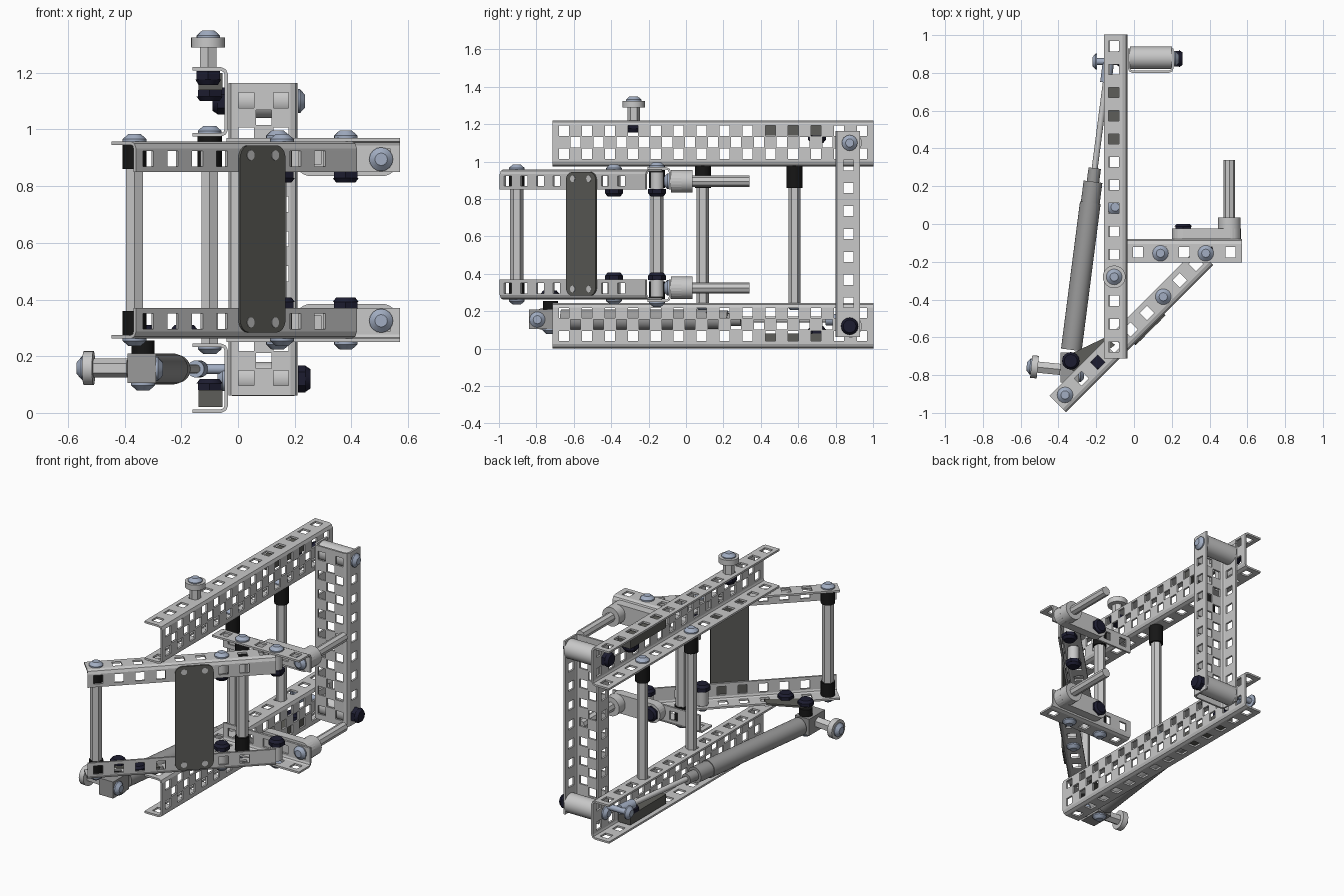
import bpy, bmesh, math
from mathutils import Vector as V

if "Cube" in bpy.data.objects:
    bpy.data.objects.remove(bpy.data.objects["Cube"])


def material(name, r, g, b):
    m = bpy.data.materials.new(name)
    m.use_nodes = True
    m.diffuse_color = (r, g, b, 1)
    m.node_tree.nodes["Principled BSDF"].inputs["Base Color"].default_value = (r, g, b, 1)
    return m


METAL = material("light metal", .58, .58, .58)
STEEL = material("blue steel", .36, .42, .54)
NAVY = material("navy nut", .012, .012, .03)
BLACK = material("black plastic", .008, .008, .008)
DARK = material("dark plate", .11, .11, .10)
GREY = material("cylinder grey", .32, .32, .32)

PITCH, WALL, HOLE, TOP = .1225, .012, .027, 1.22
X, Y, Z = V((1, 0, 0)), V((0, 1, 0)), V((0, 0, 1))
round_parts = []


def finish(name, bm, mat):
    me = bpy.data.meshes.new(name)
    bm.to_mesh(me)
    bm.free()
    me.materials.append(mat)
    ob = bpy.data.objects.new(name, me)
    bpy.context.collection.objects.link(ob)
    return ob


def sheet(name, o, l, a, b, length, profile, rows):
    """Folded sheet: a profile in the (a, b) plane run along l, with rows of
    square holes given as (distance along the profile, stagger, end trim)."""
    pts = [V(p) for p in profile]
    stops = [0]
    for p, q in zip(pts, pts[1:]):
        stops.append(stops[-1] + (q - p).length)
    bend = .02

    def place(s):
        for i in range(len(pts) - 1):
            if s <= stops[i + 1] + 1e-6:
                p = pts[i].lerp(pts[i + 1], (s - stops[i]) / (stops[i + 1] - stops[i]))
                if i + 2 < len(pts) and abs(s - stops[i + 1]) < 1e-5:
                    p += ((pts[i] - p).normalized() + (pts[i + 2] - p).normalized()) * bend * .3
                return p

    holes = []
    for s, stagger, trim in rows:
        n = round(length / PITCH) - (1 if stagger else 0) - trim
        holes += [(PITCH * (k + (1 if stagger else .5)), s) for k in range(n)]
    su = sorted({round(v, 5) for h in holes for v in (h[0] - HOLE, h[0] + HOLE)} | {0, length})
    sv = {round(v, 5) for h in holes for v in (h[1] - HOLE, h[1] + HOLE)} | {0, stops[-1]}
    for c in stops[1:-1]:
        sv |= {c - bend, c, c + bend}
    sv = sorted(sv)
    bm = bmesh.new()
    grid = []
    for u in su:
        line = []
        for s in sv:
            p = place(s)
            line.append(bm.verts.new(o + l * u + a * p.x + b * p.y))
        grid.append(line)
    for i in range(len(su) - 1):
        for j in range(len(sv) - 1):
            u, s = (su[i] + su[i + 1]) / 2, (sv[j] + sv[j + 1]) / 2
            if not any(abs(u - h[0]) < HOLE and abs(s - h[1]) < HOLE for h in holes):
                bm.faces.new((grid[i][j], grid[i + 1][j], grid[i + 1][j + 1], grid[i][j + 1]))
    bmesh.ops.delete(bm, geom=[v for v in bm.verts if not v.link_faces], context='VERTS')
    ob = finish(name, bm, METAL)
    mod = ob.modifiers.new("thickness", 'SOLIDIFY')
    mod.thickness, mod.offset = WALL, 0
    return ob


def rod(name, p, q, r, mat, sides=20, r2=None):
    p, q = V(p), V(q)
    bm = bmesh.new()
    bmesh.ops.create_cone(bm, cap_ends=True, segments=sides, radius1=r,
                          radius2=r if r2 is None else r2, depth=(q - p).length)
    ob = finish(name, bm, mat)
    ob.location = (p + q) / 2
    ob.rotation_euler = (q - p).to_track_quat('Z', 'Y').to_euler()
    if sides > 8:
        round_parts.append(ob)
    return ob


def screw(name, p, axis):
    p = V(p)
    rod(name, p, p + axis * .008, .042, STEEL, 16)
    rod(name + "_dome", p + axis * .008, p + axis * .026, .042, STEEL, 16, .022)


def nut(name, p, axis, h=.04):
    p = V(p)
    rod(name, p, p + axis * h * .6, .048, NAVY, 6)
    rod(name + "_collar", p + axis * h * .6, p + axis * h, .046, NAVY, 16, .034)


def block(name, lo, hi, mat):
    lo, hi = V(lo), V(hi)
    bm = bmesh.new()
    bmesh.ops.create_cube(bm, size=1)
    for v in bm.verts:
        v.co = V([(lo[i] + hi[i]) / 2 + v.co[i] * (hi[i] - lo[i]) for i in range(3)])
    return finish(name, bm, mat)


def rounded_plate(name, o, a, b, w, h, r, depth, mat):
    """Rounded rectangle centred on o, spanning a and b, extruded by depth."""
    bm = bmesh.new()
    vs = []
    for k, (sx, sy) in enumerate(((1, 1), (-1, 1), (-1, -1), (1, -1))):
        for i in range(7):
            t = math.pi / 2 * (k + i / 6)
            vs.append(bm.verts.new(o + a * (sx * (w / 2 - r) + r * math.cos(t))
                                   + b * (sy * (h / 2 - r) + r * math.sin(t))))
    f = bm.faces.new(vs)
    ext = bmesh.ops.extrude_face_region(bm, geom=[f])
    bmesh.ops.translate(bm, vec=depth, verts=[g for g in ext["geom"] if isinstance(g, bmesh.types.BMVert)])
    bmesh.ops.recalc_face_normals(bm, faces=bm.faces)
    return finish(name, bm, mat)


# Channels: one row of holes per flange, three on the web (middle staggered)
FL, WEB, E = .125, .245, WALL / 2
CH_ROWS = [(.06, 0, 0), (FL + .055, 0, 0), (FL + .1165, 1, 0), (FL + .178, 0, 0), (2 * FL + .168, 0, 0)]


def channel_profile(x_open, x_web, lo, hi):
    return [(x_open, lo + E), (x_web, lo + E), (x_web, hi - E), (x_open, hi - E)]


for level, base in (("lower", 0), ("upper", TOP - WEB)):
    sheet(level + "_channel", V((0, -.713, base)), Y, X, Z, 14 * PITCH,
          channel_profile(-.16, -.041, 0, WEB), CH_ROWS)
sheet("upright_channel", V((0, 0, .062)), Z, Y, X, 9 * PITCH,
      channel_profile(.93, .806, -.033, .21), CH_ROWS)

# Diagonal arms, cross bars and everything mirrored between the two levels
D, N = V((1, 1, 0)).normalized(), V((1, -1, 0)).normalized()
ARM = V((-.408, -.948, 0))
for level, up in (("lower", -1), ("upper", 1)):
    def z(h):
        return h if up > 0 else TOP - h
    ax = Z * up
    sheet(level + "_arm", ARM, D, N, Z, 9 * PITCH,
          [(-.055, z(.952)), (.062, z(.952)), (.062, z(.85))], [(.055, 0, 0), (.117 + .055, 0, 1)])
    sheet(level + "_cross_bar", V((-.04, 0, 0)), X, Y, Z, 5 * PITCH,
          [(-.205, z(.964)), (-.086, z(.964)), (-.086, z(.85))], [(.055, 0, 0), (.119 + .06, 0, 0)])
    for i, (x, y) in enumerate(((-.365, -.905), (.155, -.385), (.38, -.155), (.14, -.155))):
        screw(f"{level}_arm_screw_{i}", (x, y, z(.958 if i < 2 else .97)), ax)
        if i in (1, 2):
            rod(f"{level}_arm_spacer_{i}", (x, y, z(.945)), (x, y, z(.85)), .035, METAL)
            nut(f"{level}_arm_nut_{i}", (x, y, z(.853)), -ax)
    rod(level + "_arm_post_coupler", (-.365, -.905, z(.945)), (-.365, -.905, z(.86)), .042, BLACK, 12)
    rod(level + "_bar_post_coupler", (.14, -.155, z(.955)), (.14, -.155, z(.86)), .042, BLACK, 12)
    # Rear locking link, hub and shaft
    rounded_plate(level + "_link", V((.383, -.08, z(.895))), X, Z, .365, .12, .058, Y * .055, METAL)
    rod(level + "_hub", (.505, -.08, z(.895)), (.505, .035, z(.895)), .06, METAL, 28)
    rod(level + "_shaft", (.505, .03, z(.895)), (.505, .34, z(.895)), .03, METAL, 8)
    screw(level + "_hub_screw", (.505, -.092, z(.895)), -Y)
    nut(level + "_link_nut", (.26, -.03, z(.895)), Y, .03)
    # Upright spacers with their bolts
    zz = z(1.1)
    rod(level + "_upright_spacer", (-.022, .88, zz), (.2, .88, zz), .06, METAL, 28)
    side = 1 if up > 0 else -1
    screw(level + "_upright_screw", (.211 if up > 0 else -.047, .875, zz), X * side)
    nut(level + "_upright_nut", (-.045 if up > 0 else .211, .875, zz), X * -side, .045)
    # Dark stops inside the channels
    block(level + "_channel_stop", (-.14, .4, min(z(1.2), z(1.14))), (-.055, .76, max(z(1.2), z(1.14))), DARK)
    nut(level + "_stop_nut", (-.1, .7, z(1.14)), -ax)
    for i, y in enumerate((.09, .58)):
        screw(f"{level}_post_screw_{i}", (-.1, y, z(.987)), ax)

# Vertical hexagonal posts
rod("arm_post", (-.365, -.905, .3), (-.365, -.905, .92), .035, METAL, 6)
rod("bar_post", (.14, -.155, .3), (.14, -.155, .92), .035, METAL, 6)
for i, y in enumerate((.09, .58)):
    rod(f"channel_post_{i}", (-.1, y, .24), (-.1, y, .95), .033, METAL, 6)
    rod(f"channel_post_sleeve_{i}", (-.1, y, .86), (-.1, y, .977), .043, BLACK, 12)

# Dark bracing plate across both arms
face = ARM + D * .623 + N * .069
rounded_plate("brace_plate", face + Z * .614, D, Z, .226, .66, .045, N * .009, DARK)
for sx in (-1, 1):
    for sz in (-1, 1):
        c = face + D * (.061 * sx) + Z * (.614 + .295 * sz) + N * .008
        rod("brace_hole", c, c + N * .003, .018, METAL, 16)


# Band posts: stem, flanged cap and screw
def band_post(name, p, axis, stem):
    p = V(p)
    rod(name + "_stem", p, p + axis * stem, .034, METAL, 6)
    rod(name + "_cap", p + axis * stem, p + axis * (stem + .035), .06, METAL, 28)
    screw(name + "_screw", p + axis * (stem + .033), axis)


band_post("top_band_post", (-.105, -.28, 1.215), Z, .075)
nut("top_band_post_nut", (-.105, -.28, 1.207), -Z, .05)
band_post("side_band_post", (-.39, -.77, .158), V((-1, .1, 0)).normalized(), .12)

# Air cylinder with rod, clevis and gusset
A, B = V((-.34, -.73, .155)), V((-.135, .86, .155))
for name, t0, t1, r, mat in (("cylinder_body", .04, .53, .055, GREY), ("cylinder_collar", .53, .6, .05, GREY),
                             ("cylinder_neck", .58, .645, .033, GREY), ("piston_rod", .64, .98, .016, METAL),
                             ("rod_end", .93, 1.0, .03, STEEL)):
    rod(name, A.lerp(B, t0), A.lerp(B, t1), r, mat, 24)
block("clevis", (-.39, -.84, .105), (-.29, -.68, .21), GREY)
screw("clevis_side_screw", (-.29, -.795, .155), X)
screw("clevis_bolt_head", (-.335, -.725, .105), -Z)
rod("clevis_spacer", (-.335, -.725, .21), (-.335, -.725, .255), .04, BLACK, 16)
nut("clevis_nut", (-.335, -.725, .275), Z, .035)
nut("gusset_nut", (-.19, -.73, .275), Z, .035)
rod("rod_end_bolt", (-.2, .86, .155), (-.045, .86, .155), .018, STEEL, 12)
screw("rod_end_screw", (-.195, .86, .155), -X)
bm = bmesh.new()
base = bm.faces.new([bm.verts.new(p) for p in ((-.37, -.75, .265), (-.3, -.79, .265), (-.1, -.64, .265),
                                               (-.15, -.6, .265), (-.34, -.69, .265))])
top = bmesh.ops.extrude_face_region(bm, geom=[base])
bmesh.ops.translate(bm, vec=Z * .012, verts=[g for g in top["geom"] if isinstance(g, bmesh.types.BMVert)])
bmesh.ops.recalc_face_normals(bm, faces=bm.faces)
finish("gusset", bm, DARK)

# Smooth the turned parts
bpy.ops.object.select_all(action='DESELECT')
for ob in round_parts:
    ob.select_set(True)
bpy.context.view_layer.objects.active = round_parts[0]
bpy.ops.object.shade_smooth_by_angle(angle=math.radians(35))
